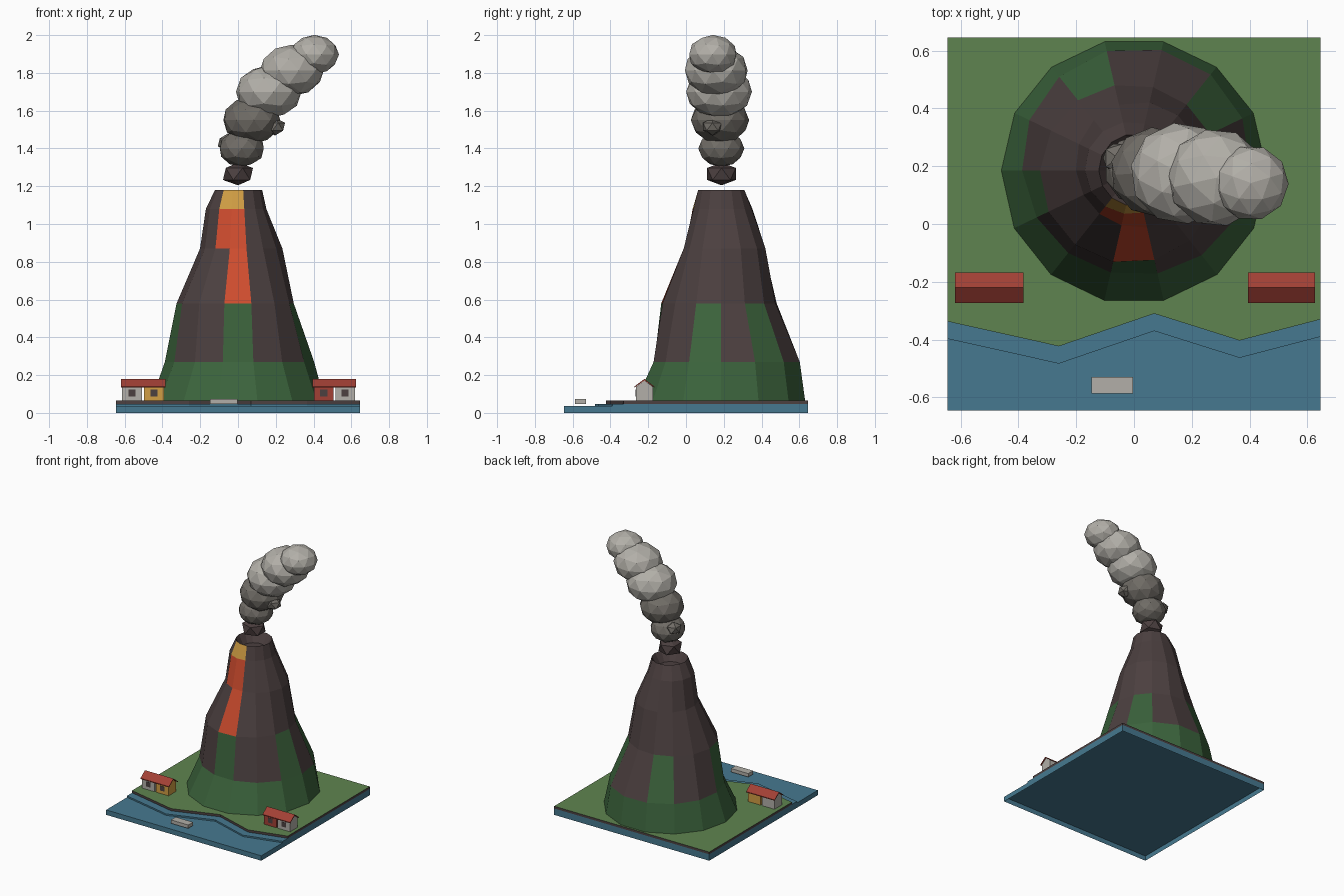
import bpy, bmesh
from math import sin, cos, tau

cube = bpy.data.objects.get("Cube")
if cube:
    bpy.data.objects.remove(cube, do_unlink=True)


def material(name, *rgb):
    linear = [((c / 255 + 0.055) / 1.055) ** 2.4 for c in rgb]
    mat = bpy.data.materials.new(name)
    mat.use_nodes = True
    mat.diffuse_color = (*linear, 1)
    mat.node_tree.nodes["Principled BSDF"].inputs["Base Color"].default_value = (*linear, 1)
    return mat


water = material("water blue", 70, 121, 144)
grass = material("grass green", 95, 132, 80)
forest = material("forest green", 59, 99, 60)
rock = material("dark rock", 76, 64, 64)
lava = material("lava orange", 206, 76, 46)
gold = material("gold", 209, 158, 68)
ash = material("ash grey", 112, 108, 102)
pale = material("pale grey", 178, 175, 168)
red = material("roof red", 162, 64, 53)


def finish(name, bm, *mats):
    mesh = bpy.data.meshes.new(name)
    bm.to_mesh(mesh)
    bm.free()
    for mat in mats:
        mesh.materials.append(mat)
    obj = bpy.data.objects.new(name, mesh)
    bpy.context.collection.objects.link(obj)


def prism(name, points, direction, *mats, top_index=0, hollow=False):
    """Extrude a flat polygon along a direction; hollow leaves the underside open."""
    bm = bmesh.new()
    face = bm.faces.new([bm.verts.new(p) for p in points])
    geom = bmesh.ops.extrude_face_region(bm, geom=[face])["geom"]
    bmesh.ops.translate(bm, vec=direction,
                        verts=[g for g in geom if isinstance(g, bmesh.types.BMVert)])
    bmesh.ops.recalc_face_normals(bm, faces=bm.faces)
    for f in bm.faces:
        if f.normal.z > 0.9:
            f.material_index = top_index
    if hollow:
        under = [f for f in bm.faces if f.normal.z < -0.9]
        bmesh.ops.delete(bm, geom=under, context="FACES_ONLY")
    finish(name, bm, *mats)


def box(name, x, y, z, mat, hollow=False):
    corners = [(x[0], y[0], z[0]), (x[1], y[0], z[0]), (x[1], y[1], z[0]), (x[0], y[1], z[0])]
    prism(name, corners, (0, 0, z[1] - z[0]), mat, hollow=hollow)


# Ground: hollow sea tray, shallows and land sharing one zigzag shoreline
half = 0.645
shore = [(-half, -0.337), (-0.26, -0.423), (0.07, -0.31), (0.365, -0.403), (half, -0.33)]


def shore_slab(name, shift, low, high, *mats, top_index=0):
    outline = [(x, y + shift, low) for x, y in shore] + [(half, half, low), (-half, half, low)]
    prism(name, outline, (0, 0, high - low), *mats, top_index=top_index, hollow=True)


box("sea", (-half, half), (-half, half), (0, 0.037), water, hollow=True)
shore_slab("shallows", -0.06, 0.037, 0.048, water)
shore_slab("land", 0, 0.048, 0.065, rock, grass, top_index=1)

# Volcano: rings of (height, radius, lean to +x, lean to +y), ending inside the crater
SIDES = 14
CENTRE_Y = 0.185
rings = [(0.065, 0.459, 0, -0.002), (0.27, 0.395, 0.008, 0.032), (0.58, 0.31, -0.015, -0.011),
         (0.87, 0.218, 0.017, 0.02), (1.08, 0.16, -0.01, 0.009), (1.18, 0.125, 0.003, 0.002),
         (1.11, 0.085, 0, 0)]
ROCK, FOREST, LAVA, GOLD = range(4)


def slope_colour(level, sector):
    if level == 0 or (level == 1 and sector % 3 == 1):
        return FOREST
    if sector == 10 and level in (2, 3) or sector == 9 and level == 3:
        return LAVA
    if sector in (9, 10) and level == 4:
        return GOLD
    return ROCK


bm = bmesh.new()
loops = []
for z, radius, lean_x, lean_y in rings:
    loop = []
    for i in range(SIDES):
        c, s = cos(tau * i / SIDES), sin(tau * i / SIDES)
        r = radius + lean_x * c + lean_y * s
        loop.append(bm.verts.new((r * c, CENTRE_Y + r * s, z)))
    loops.append(loop)
for level, (low, high) in enumerate(zip(loops, loops[1:])):
    for i in range(SIDES):
        j = (i + 1) % SIDES
        face = bm.faces.new((low[i], low[j], high[j], high[i]))
        face.material_index = slope_colour(level, i)
bm.faces.new(loops[-1])
finish("volcano", bm, rock, forest, lava, gold)


# Smoke: flattened faceted puffs drifting to one side
def puff(name, centre, radius, mat, detail=2, tilt=0.0):
    bpy.ops.mesh.primitive_ico_sphere_add(subdivisions=detail, radius=radius, location=centre)
    obj = bpy.context.object
    obj.name = name
    obj.scale.z = 0.8
    obj.rotation_euler.z = tilt
    obj.data.materials.append(mat)
    return obj


first = puff("smoke_base", (0, 0.188, 1.265), 0.089, rock, 1)
for v in first.data.vertices:  # blunt the tips
    v.co.z = max(-0.075, min(0.075, v.co.z))
puffs = [((0.02, 0.187, 1.4), 0.122, ash), ((0.073, 0.18, 1.55), 0.155, ash),
         ((0.163, 0.175, 1.7), 0.176, pale), ((0.285, 0.16, 1.813), 0.17, pale),
         ((0.405, 0.142, 1.897), 0.13, pale)]
for n, (centre, radius, mat) in enumerate(puffs):
    puff("smoke_puff_%d" % (n + 1), centre, radius, mat, tilt=n * 0.7)
puff("smoke_wisp_right", (0.197, 0.14, 1.515), 0.058, ash, 1)
puff("smoke_wisp_left", (-0.055, 0.228, 1.432), 0.058, ash, 1)

# Houses: gabled walls in two colours under one shared roof
FRONT, BACK, MID, EAVE, RIDGE = -0.265, -0.175, -0.22, 0.138, 0.172


def house(name, x0, x1, mat):
    gable = [(FRONT, 0.065), (BACK, 0.065), (BACK, EAVE), (MID, RIDGE), (FRONT, EAVE)]
    prism(name + "_walls", [(x0, y, z) for y, z in gable], (x1 - x0, 0, 0), mat)
    mid = (x0 + x1) / 2
    box(name + "_window", (mid - 0.019, mid + 0.019), (FRONT - 0.002, FRONT), (0.088, 0.124), rock)


def roof(name, x0, x1):
    section = [(-0.273, 0.14), (MID, 0.18), (-0.167, 0.14),
               (-0.167, 0.134), (MID, 0.172), (-0.273, 0.134)]
    prism(name, [(x0, y, z) for y, z in section], (x1 - x0, 0, 0), red)


house("right_outer_house", -0.613, -0.508, pale)
house("right_inner_house", -0.497, -0.392, gold)
roof("right_roof", -0.62, -0.383)
house("left_inner_house", 0.403, 0.505, red)
house("left_outer_house", 0.515, 0.619, pale)
roof("left_roof", 0.395, 0.626)

# Boat on the water
box("boat", (-0.147, -0.003), (-0.587, -0.53), (0.047, 0.073), pale)
